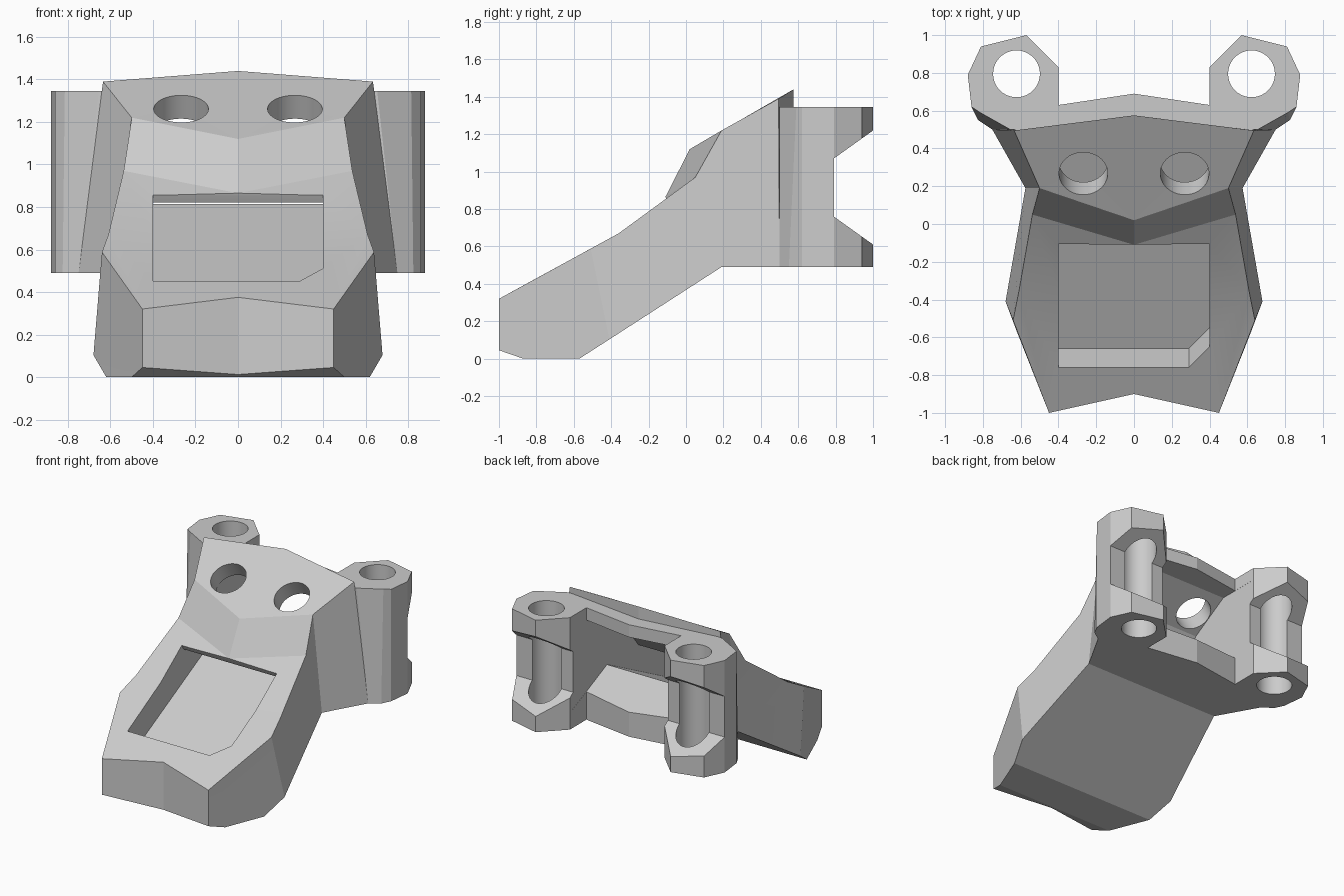
import bpy, bmesh, math
from mathutils import Vector, Matrix

cube = bpy.data.objects.get("Cube")
if cube:
    bpy.data.objects.remove(cube, do_unlink=True)

grey = bpy.data.materials.new("plain_grey")
grey.use_nodes = True
COLOUR = (0.6, 0.6, 0.6, 1)
grey.diffuse_color = COLOUR
grey.node_tree.nodes["Principled BSDF"].inputs["Base Color"].default_value = COLOUR


def finish(bm, name):
    bmesh.ops.recalc_face_normals(bm, faces=bm.faces)
    mesh = bpy.data.meshes.new(name)
    bm.to_mesh(mesh)
    bm.free()
    mesh.materials.append(grey)
    ob = bpy.data.objects.new(name, mesh)
    bpy.context.collection.objects.link(ob)
    return ob


def mirrored(points, faces, name):
    """Solid from its left half, reflected across x = 0."""
    bm = bmesh.new()
    for side in (1, -1):
        verts = {k: bm.verts.new((side * x, y, z)) for k, (x, y, z) in points.items()}
        for face in faces:
            bm.faces.new([verts[k] for k in face])
    bmesh.ops.remove_doubles(bm, verts=bm.verts, dist=0.0005)
    return finish(bm, name)


def side_prism(profile, half_width):
    """Side profile (y, z) extruded across x."""
    bm = bmesh.new()
    base = bm.faces.new([bm.verts.new((-half_width, y, z)) for y, z in profile])
    out = bmesh.ops.extrude_face_region(bm, geom=[base])
    moved = [g for g in out["geom"] if isinstance(g, bmesh.types.BMVert)]
    bmesh.ops.translate(bm, verts=moved, vec=(2 * half_width, 0, 0))
    bmesh.ops.recalc_face_normals(bm, faces=bm.faces)
    return bm


def cylinder(name, place, tilt, radius, depth):
    bm = bmesh.new()
    bmesh.ops.create_cone(bm, cap_ends=True, segments=40, radius1=radius, radius2=radius, depth=depth,
                          matrix=Matrix.Translation(place) @ Matrix.Rotation(tilt, 4, "X"))
    return finish(bm, name)


# Faceted main body: sloping nose, brow and top plate
body_points = dict(
    nose_top_mid=(0, -0.9, 0.375), nose_top=(0.45, -1, 0.32),
    nose_low_mid=(0, -0.9, 0.012), nose_low=(0.45, -1, 0.045),
    base_front_mid=(0, -0.87, 0), base_front=(0.5, -0.87, 0),
    base_back_mid=(0, -0.57, 0), base_back=(0.62, -0.57, 0),
    hip_low=(0.68, -0.41, 0.103), hip_top=(0.64, -0.51, 0.588),
    bend_mid=(0, -0.36, 0.67), bend=(0.61, -0.36, 0.67),
    brow_low_mid=(0, -0.11, 0.865), brow_low=(0.538, 0.05, 0.97),
    brow_top_mid=(0, 0.02, 1.12), brow_top=(0.5, 0.19, 1.22),
    crest_mid=(0, 0.575, 1.44), crest=(0.635, 0.495, 1.39),
    waist_mid=(0, 0.19, 0.49), waist=(0.575, 0.19, 0.49),
    rear_mid=(0, 0.575, 0.49), rear=(0.75, 0.5, 0.49))
body_faces = [f.split() for f in (
    "nose_top_mid nose_top nose_low nose_low_mid",
    "nose_low_mid nose_low base_front base_front_mid",
    "base_front_mid base_front base_back base_back_mid",
    "base_back_mid base_back hip_low waist waist_mid",
    "waist_mid waist rear rear_mid",
    "nose_top hip_top hip_low nose_low",
    "nose_low hip_low base_back base_front",
    "nose_top_mid nose_top hip_top bend bend_mid",
    "bend_mid bend brow_low brow_low_mid",
    "brow_low_mid brow_low brow_top brow_top_mid",
    "brow_top_mid brow_top crest crest_mid",
    "hip_top hip_low waist brow_low bend",
    "waist brow_top brow_low",
    "waist rear crest brow_top",
    "crest crest_mid rear_mid rear")]
body = mirrored(body_points, body_faces, "main_body")

# Rear block with the two mounting posts
rim = [(0.86, 0.62), (0.88, 0.79), (0.81, 0.94), (0.57, 1.0), (0.4, 0.83), (0.4, 0.63), (0, 0.69)]
levels = {0.49: [(0, 0.47), (0.75, 0.5), (0.825, 0.55)] + rim,
          1.345: [(0, 0.47), (0.655, 0.5), (0.815, 0.59)] + rim}
post_points = {(z, i): (x, y, z) for z, ring in levels.items() for i, (x, y) in enumerate(ring)}
low, high = levels
count = len(levels[low])
post_faces = [[(z, i) for i in range(count)] for z in levels]
post_faces += [[(low, i), (low, i + 1), (high, i + 1), (high, i)] for i in range(count - 1)]
posts = mirrored(post_points, post_faces, "mounting_posts")

# Hollow: front pocket running under the brow and out of the back
hollow = side_prism([(-0.66, 0.28), (0.38, 0.815), (0.66, 0.69), (0.8, 0.63), (0.8, 1.25), (0.5, 1.25),
                     (0.2, 1.07), (0.0, 0.82), (-0.085, 0.82), (-0.105, 0.855), (-0.13, 0.91),
                     (-0.8, 0.52)], 0.401)
corner = -Vector((0.11, 0.11, 0.06)).cross(Vector((0, 0.1, -0.17)))
cut = bmesh.ops.bisect_plane(hollow, geom=hollow.verts[:] + hollow.edges[:] + hollow.faces[:],
                             plane_co=(0.29, -0.76, 0.45), plane_no=corner.normalized(), clear_outer=True)
bmesh.ops.holes_fill(hollow, edges=[e for e in hollow.edges if e.is_boundary], sides=0)
cutters = [finish(hollow, "hollow_cutter")]

# Notch across the back of both posts
notch = side_prism([(0.79, 0.76), (0.79, 1.07), (1.1, 1.291), (1.1, 0.539)], 1.1)
cutters.append(finish(notch, "notch_cutter"))

# Round holes through the top plate and the posts
for side in (-1, 1):
    cutters.append(cylinder("plate_hole_cutter", (side * 0.268, 0.267, 1.262), math.radians(30), 0.129, 0.4))
    cutters.append(cylinder("post_hole_cutter", (side * 0.622, 0.795, 0.92), 0, 0.124, 1.2))

for ob, operation in [(posts, "UNION")] + [(c, "DIFFERENCE") for c in cutters]:
    mod = body.modifiers.new(ob.name, "BOOLEAN")
    mod.operation, mod.solver, mod.object = operation, "EXACT", ob
    ob.hide_render = True

# Bake the cuts and drop the helpers
bpy.context.view_layer.update()
baked = bpy.data.meshes.new_from_object(body.evaluated_get(bpy.context.evaluated_depsgraph_get()))
body.modifiers.clear()
body.data = baked
baked.materials.clear()
baked.materials.append(grey)
for ob in [posts] + cutters:
    bpy.data.objects.remove(ob, do_unlink=True)

bpy.ops.object.select_all(action="DESELECT")
body.select_set(True)
bpy.context.view_layer.objects.active = body
bpy.ops.object.shade_smooth_by_angle(angle=math.radians(12))
